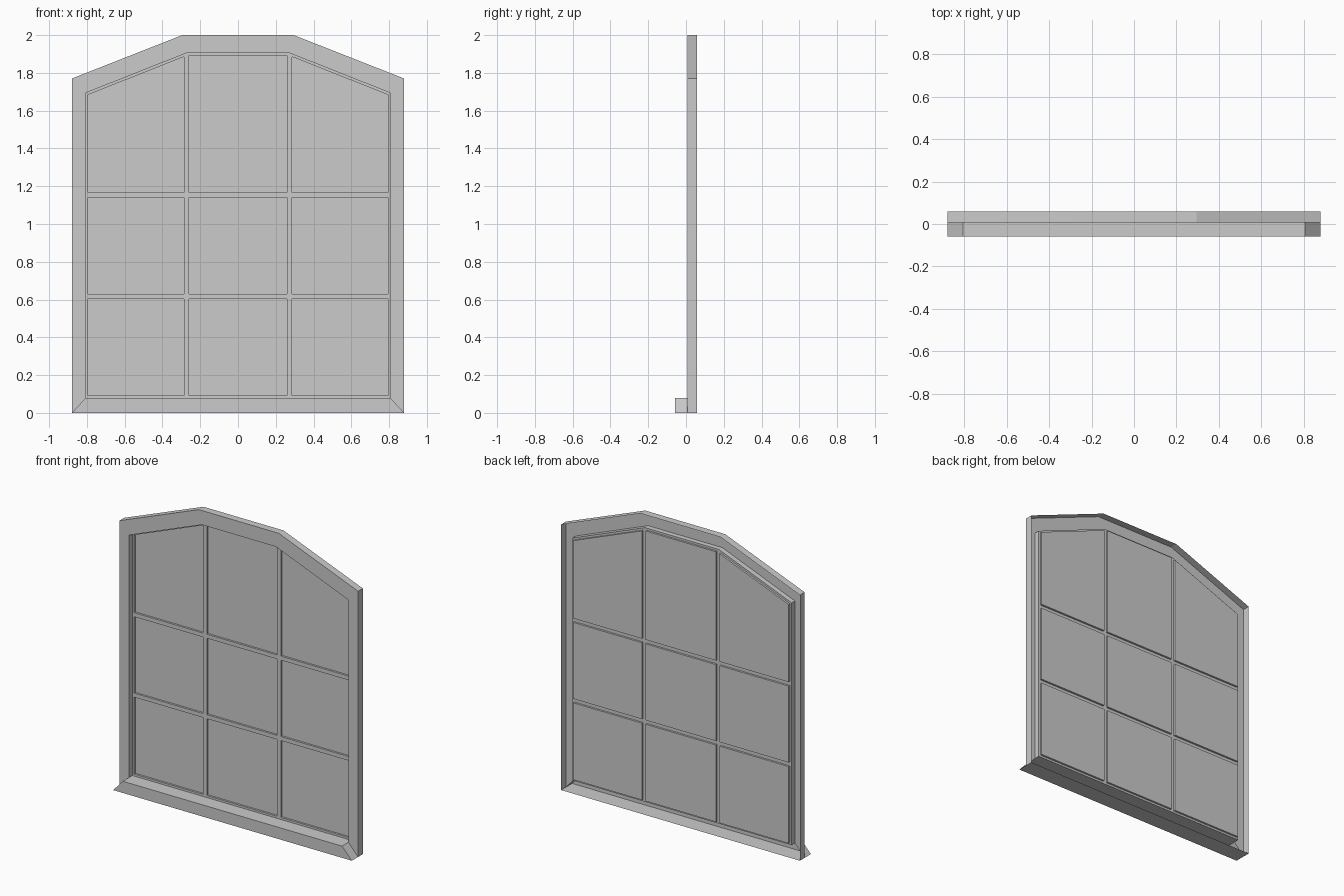
import bpy, bmesh
from mathutils import Vector

if "Cube" in bpy.data.objects:
    bpy.data.objects.remove(bpy.data.objects["Cube"])

FRONT, SASH_Y, PANE_Y, BACK, SILL_Y = 0.008, 0.042, 0.055, 0.058, -0.058
OUTER = [(-0.88, 0), (0.88, 0), (0.88, 1.77), (0.295, 2.0), (-0.295, 2.0), (-0.88, 1.77)]
INNER = [(-0.808, 0.078), (0.808, 0.078), (0.808, 1.693), (0.273, 1.905), (-0.273, 1.905), (-0.808, 1.693)]


def loop(bm, pts, y):
    return [bm.verts.new((x, y, z)) for x, z in pts]


def bridge(bm, a, b):
    n = len(a)
    return [bm.faces.new((a[i], a[(i + 1) % n], b[(i + 1) % n], b[i])) for i in range(n)]


def push(bm, faces, dy):
    new = bmesh.ops.extrude_discrete_faces(bm, faces=faces)["faces"]
    verts = list({v for f in new for v in f.verts})
    bmesh.ops.translate(bm, verts=verts, vec=(0, dy, 0))
    return new


def finish(bm, name):
    bm.normal_update()
    me = bpy.data.meshes.new(name)
    bm.to_mesh(me)
    bm.free()
    ob = bpy.data.objects.new(name, me)
    bpy.context.collection.objects.link(ob)
    return ob


# outer frame: open-backed casing, with its bottom rail pulled forward as a mitred sill
bm = bmesh.new()
outer_back, outer_front = loop(bm, OUTER, BACK), loop(bm, OUTER, FRONT)
inner_front, inner_back = loop(bm, INNER, FRONT), loop(bm, INNER, SASH_Y)
bridge(bm, outer_back, outer_front)
face_ring = bridge(bm, outer_front, inner_front)
bridge(bm, inner_front, inner_back)
push(bm, [face_ring[0]], SILL_Y - FRONT)
finish(bm, "frame_with_sill")

# sash: opening cut into nine cells, each inset to leave bars and recessed panes
bm = bmesh.new()
bm.faces.new(loop(bm, INNER, SASH_Y))
cuts = [((x, 0, 0), (1, 0, 0)) for x in (-0.273, 0.273)]
cuts += [((0, 0, z), (0, 0, 1)) for z in (0.617, 1.153)]
for co, no in cuts:
    bmesh.ops.bisect_plane(bm, geom=bm.verts[:] + bm.edges[:] + bm.faces[:],
                           dist=0.0005, plane_co=Vector(co), plane_no=Vector(no))
cells = bm.faces[:]
bmesh.ops.inset_individual(bm, faces=cells, thickness=0.0135, use_even_offset=True)
push(bm, cells, PANE_Y - SASH_Y)
finish(bm, "sash_and_panes")
